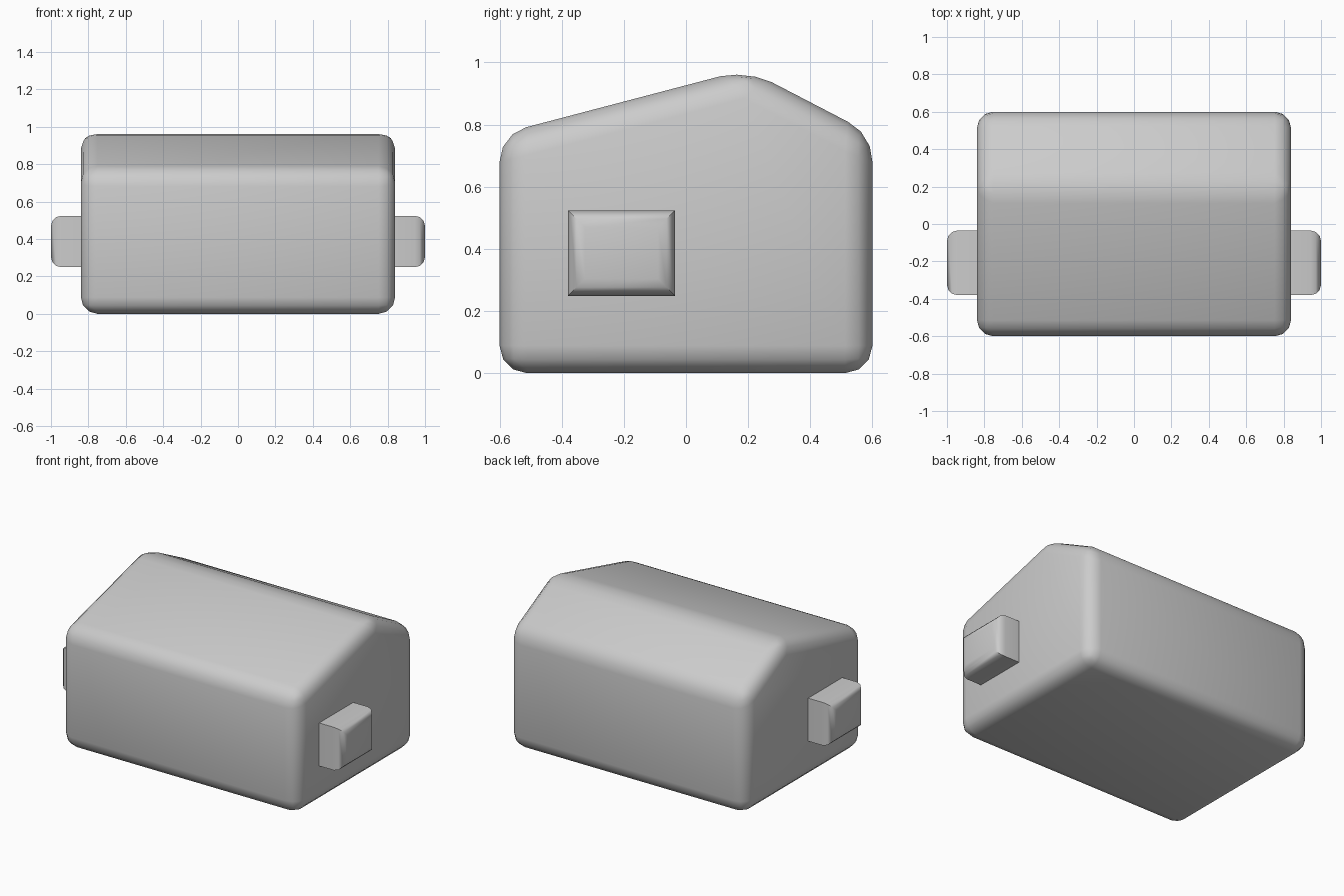
import bpy, bmesh, math

if "Cube" in bpy.data.objects:
    bpy.data.objects.remove(bpy.data.objects["Cube"])


def finish(bm, name):
    bmesh.ops.recalc_face_normals(bm, faces=bm.faces)
    me = bpy.data.meshes.new(name)
    bm.to_mesh(me)
    bm.free()
    ob = bpy.data.objects.new(name, me)
    bpy.context.collection.objects.link(ob)
    bpy.ops.object.select_all(action='DESELECT')
    bpy.context.view_layer.objects.active = ob
    ob.select_set(True)
    bpy.ops.object.shade_smooth_by_angle(angle=math.radians(50))
    return ob


def round_edges(bm, edges, width):
    bmesh.ops.bevel(bm, geom=edges, offset=width, offset_type='OFFSET',
                    segments=3, profile=0.5, affect='EDGES')


# Body: gabled side profile (y, z) extruded across x, all edges rounded
profile = [(-0.6, 0), (0.6, 0), (0.6, 0.768), (0.196, 0.978), (-0.6, 0.769)]
bm = bmesh.new()
face = bm.faces.new([bm.verts.new((-0.84, y, z)) for y, z in profile])
ext = bmesh.ops.extrude_face_region(bm, geom=[face])
bmesh.ops.translate(bm, vec=(1.68, 0, 0),
                    verts=[v for v in ext['geom'] if isinstance(v, bmesh.types.BMVert)])
bmesh.ops.recalc_face_normals(bm, faces=bm.faces)
bm.normal_update()
round_edges(bm, bm.edges[:], 0.088)
finish(bm, "body")

# Side lugs: blocks with only the outer rim rounded
for side, name in ((-1, "left_lug"), (1, "right_lug")):
    bm = bmesh.new()
    bmesh.ops.create_cube(bm, size=1)
    for v in bm.verts:
        v.co = (side * (0.91 + 0.09 * side * 2 * v.co.x),
                -0.2075 + 0.345 * v.co.y, 0.3865 + 0.275 * v.co.z)
    bmesh.ops.recalc_face_normals(bm, faces=bm.faces)
    bm.normal_update()
    rim = [e for e in bm.edges if all(abs(v.co.x) > 0.95 for v in e.verts)]
    round_edges(bm, rim, 0.055)
    finish(bm, name)
